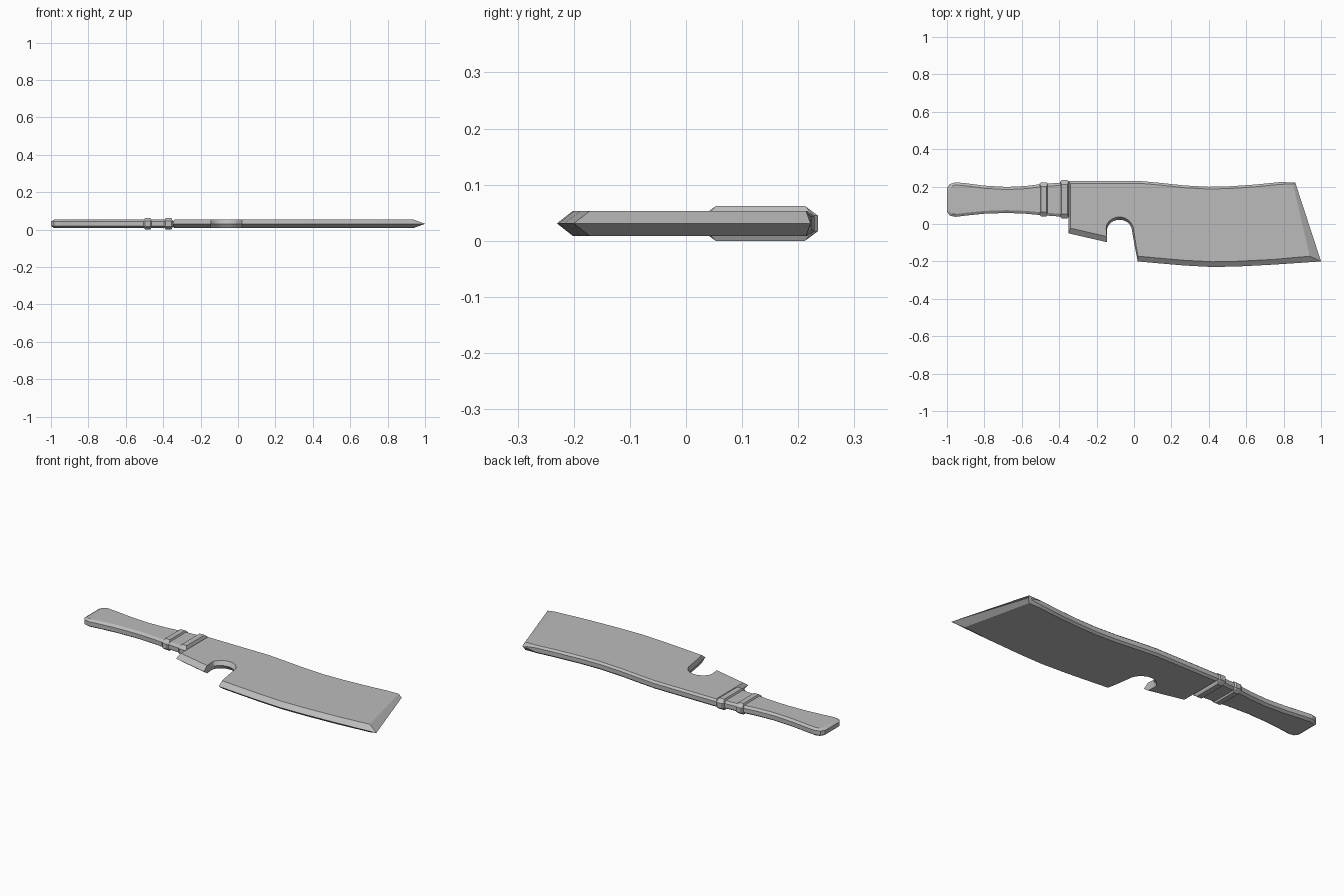
import bpy, bmesh, math

cube = bpy.data.objects.get("Cube")
if cube:
    bpy.data.objects.remove(cube)

steel = bpy.data.materials.new("grey steel")
steel.use_nodes = True
steel.diffuse_color = (0.5, 0.5, 0.5, 1)
steel.node_tree.nodes["Principled BSDF"].inputs["Base Color"].default_value = (0.5, 0.5, 0.5, 1)

MID = 0.031


def slab(name, points, half, mid=MID):
    """Symmetric plate; each point is x, y, inset dx, inset dy, rim half height."""
    bm = bmesh.new()
    loops = []
    for inset, side in ((1, -1), (0, -1), (0, 1), (1, 1)):
        loops.append([bm.verts.new((x + dx * inset, y + dy * inset,
                                    mid + side * (half if inset else rim)))
                      for x, y, dx, dy, rim in points])
    n = len(points)
    for low, high in zip(loops, loops[1:]):
        for i in range(n):
            j = (i + 1) % n
            bm.faces.new((low[i], low[j], high[j], high[i]))
    bm.faces.new(loops[0][::-1])
    bm.faces.new(loops[-1])
    bmesh.ops.remove_doubles(bm, verts=bm.verts, dist=0.0001)
    bmesh.ops.recalc_face_normals(bm, faces=bm.faces)
    mesh = bpy.data.meshes.new(name)
    bm.to_mesh(mesh)
    bm.free()
    mesh.materials.append(steel)
    obj = bpy.data.objects.new(name, mesh)
    bpy.context.collection.objects.link(obj)
    bpy.ops.object.select_all(action='DESELECT')
    obj.select_set(True)
    bpy.context.view_layer.objects.active = obj
    bpy.ops.object.shade_smooth_by_angle(angle=math.radians(20))
    return obj


def strip(pairs, dx, dy, rim):
    return [(x, y, dx, dy, rim) for x, y in pairs]


# Blade: heel edge, finger notch, cutting edge, slanted tip, wavy spine
heel = [(-0.35, -0.05, 0.01, 0.028, 0), (-0.145, -0.097, 0, 0.03, 0)]
notch = [(-0.145, -0.03, -0.004, 0.003, 0)]
for step in range(1, 10):
    a = math.radians(170 - step * 17)
    c, s = math.cos(a), math.sin(a)
    notch.append((-0.078 + 0.068 * c, -0.04 + 0.063 * s, 0.01 * c, 0.015 * s, 0))
notch.append((0.004, -0.12, 0.008, 0, 0))
edge = [(0.02, -0.2, 0.002, 0.028, 0)]
edge += strip([(0.13, -0.21), (0.27, -0.222), (0.42, -0.23),
               (0.56, -0.227), (0.75, -0.217)], 0, 0.028, 0)
tip = [(1.0, -0.2, -0.06, 0.028, 0), (0.862, 0.222, -0.012, -0.008, 0)]
spine = strip([(0.78, 0.224), (0.65, 0.211), (0.52, 0.202), (0.4, 0.199),
               (0.27, 0.206), (0.14, 0.22), (0.04, 0.229)], 0, -0.012, 0.012)
back = [(-0.35, 0.229, 0.01, -0.012, 0.012)]
slab("blade", heel + notch + edge + tip + spine + back, 0.022)

# Handle: waisted grip with a rounded butt
lower = strip([(-0.955, 0.038), (-0.9, 0.045), (-0.8, 0.055), (-0.68, 0.059),
               (-0.58, 0.055), (-0.48, 0.046), (-0.37, 0.038)], 0, 0.015, 0.012)
upper = strip([(-0.37, 0.222), (-0.48, 0.215), (-0.58, 0.203), (-0.68, 0.198),
               (-0.8, 0.205), (-0.9, 0.218), (-0.955, 0.223)], 0, -0.014, 0.012)
butt = [(-0.985, 0.213, 0.012, -0.01, 0.012), (-1.0, 0.192, 0.016, -0.004, 0.012),
        (-1.0, 0.065, 0.016, 0.002, 0.012), (-0.985, 0.045, 0.012, 0.01, 0.012)]
slab("handle", lower + upper + butt, 0.022)


# Bolster rings between the grip and the blade
def ring(name, x0, x1, y0, y1):
    b, c = 0.008, 0.015
    slab(name, [(x0, y0 + b, b, c, 0.014), (x0 + b, y0, 0, c + b, 0.014),
                (x1 - b, y0, 0, c + b, 0.014), (x1, y0 + b, -b, c, 0.014),
                (x1, y1 - b, -b, -c, 0.014), (x1 - b, y1, 0, -c - b, 0.014),
                (x0 + b, y1, 0, -c - b, 0.014), (x0, y1 - b, b, -c, 0.014)], 0.031)


ring("grip_ring", -0.505, -0.46, 0.04, 0.223)
ring("blade_ring", -0.395, -0.348, 0.03, 0.235)
